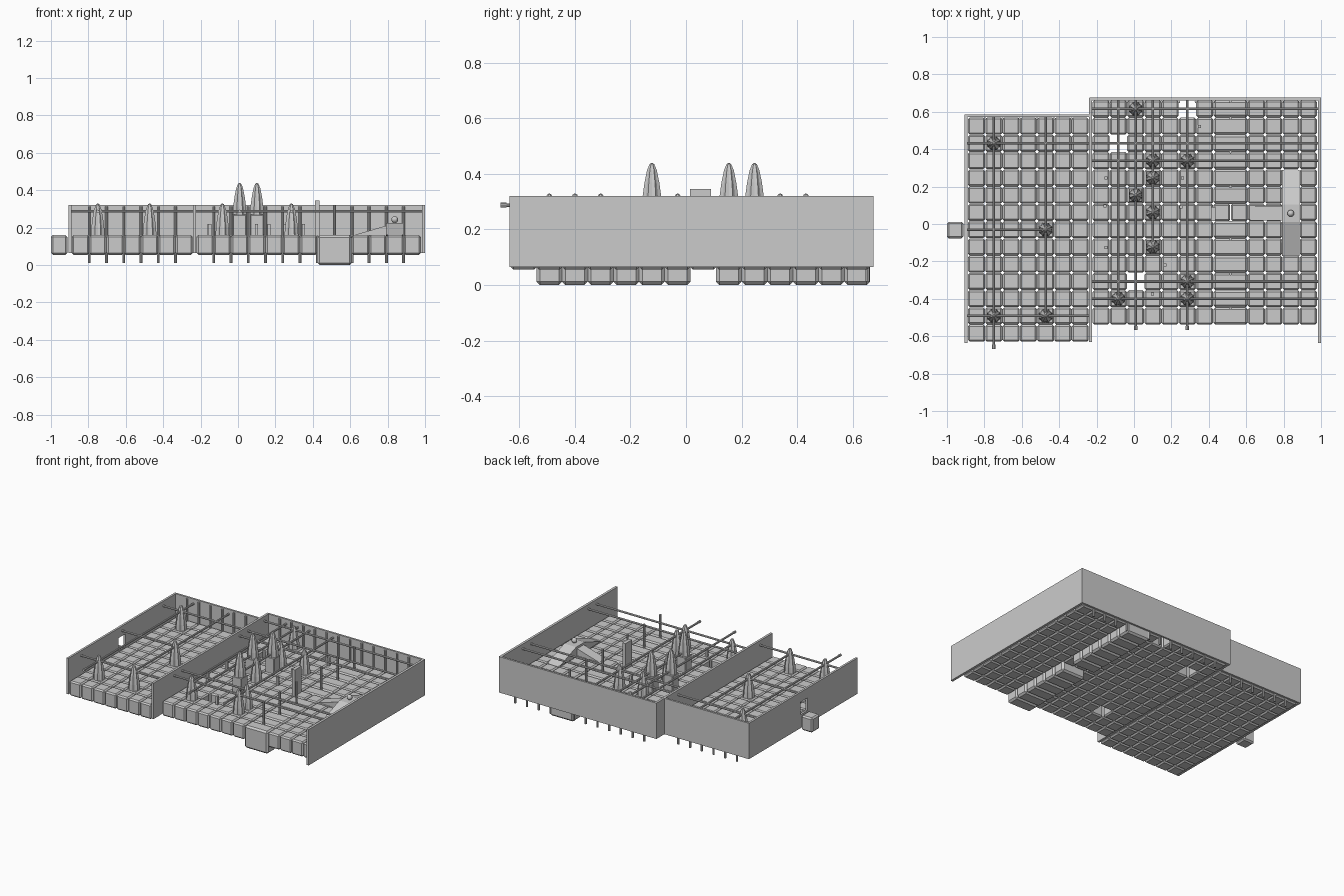
import bpy, bmesh, math
from mathutils import Matrix, Vector

if "Cube" in bpy.data.objects:
    bpy.data.objects.remove(bpy.data.objects["Cube"])

P = 0.0923                      # tile pitch
LX, LY = -0.888, -0.63          # corner of left room
RX, RY = -0.222, -0.538         # corner of right room


def finish(bm, name, bevel=0):
    bmesh.ops.recalc_face_normals(bm, faces=bm.faces)
    me = bpy.data.meshes.new(name)
    bm.to_mesh(me)
    bm.free()
    ob = bpy.data.objects.new(name, me)
    bpy.context.collection.objects.link(ob)
    if bevel:
        m = ob.modifiers.new("edge", 'BEVEL')
        m.width = bevel
        m.segments = 1
    return ob


def box(bm, x0, x1, y0, y1, z0, z1):
    m = Matrix.Translation(((x0 + x1) / 2, (y0 + y1) / 2, (z0 + z1) / 2)) @ Matrix.Diagonal((x1 - x0, y1 - y0, z1 - z0, 1))
    bmesh.ops.create_cube(bm, size=1, matrix=m)


def rod(bm, a, b, r, seg=8):
    a, b = Vector(a), Vector(b)
    d = b - a
    m = Matrix.Translation((a + b) / 2) @ d.to_track_quat('Z', 'Y').to_matrix().to_4x4()
    bmesh.ops.create_cone(bm, cap_ends=True, segments=seg, radius1=r, radius2=r, depth=d.length, matrix=m)


def left(c, r):
    return LX + (c + .5) * P, LY + (r + .5) * P


def right(c, r):
    return RX + (c + .5) * P, RY + (r + .5) * P


# floor tiles, with three open pits
def floor(name, fn, cols, rows, skip):
    bm = bmesh.new()
    h = P / 2 - 0.0008
    for c in range(cols):
        for r in range(rows):
            if not skip(c, r):
                x, y = fn(c, r)
                box(bm, x - h, x + h, y - h, y + h, 0.055, 0.16)
    return finish(bm, name, 0.009)


pits = {(1, 10), (5, 12), (2, 2)}
floor("left_floor", left, 7, 13, lambda c, r: False)
floor("right_floor", right, 13, 13, lambda c, r: (c, r) in pits or c in (7, 8))

# deep wide path with a gap in the middle
bm = bmesh.new()
for r in range(13):
    if r != 6:
        x, y = right(7, r)
        box(bm, x - P / 2, x + 1.5 * P, y - P / 2, y + P / 2, 0, 0.16)
finish(bm, "path_blocks", 0.012)
bm = bmesh.new()
x, y = right(7, 6)
box(bm, x - P / 2, x + P / 2 - .002, y - P / 2, y + P / 2, 0.055, 0.16)
box(bm, x + P / 2 + .002, x + 1.5 * P, y - P / 2, y + P / 2, 0.055, 0.16)
finish(bm, "path_bridge", 0.009)

# walls
bm = bmesh.new()
box(bm, 0.983, 1.0, -0.635, 0.675, 0.065, 0.32)
box(bm, -0.237, 1.0, 0.661, 0.675, 0.065, 0.32)
finish(bm, "right_room_walls")
bm = bmesh.new()
box(bm, -0.24, -0.224, -0.63, 0.675, 0.065, 0.32)
finish(bm, "dividing_wall")
bm = bmesh.new()
box(bm, -0.905, -0.23, 0.571, 0.585, 0.065, 0.32)
# left wall around a doorway
for y0, y1, z0, z1 in ((-0.635, -0.07, .065, .32), (0.005, .585, .065, .32),
                       (-.07, .005, .065, .16), (-.07, .005, .25, .32)):
    box(bm, -0.905, -0.89, y0, y1, z0, z1)
finish(bm, "left_room_walls")

# doorstep outside
bm = bmesh.new()
box(bm, -1.0, -0.912, -0.077, 0.012, 0.055, 0.16)
finish(bm, "doorstep", 0.01)

# wall pins along the back
bm = bmesh.new()
for c in range(1, 7):
    rod(bm, (LX + c * P, 0.563, 0.012), (LX + c * P, 0.563, 0.312), 0.0075)
for c in range(1, 13):
    rod(bm, (RX + c * P, 0.653, 0.012), (RX + c * P, 0.653, 0.312), 0.0075)
finish(bm, "wall_pins")

# path posts
bm = bmesh.new()
for y in (-.45, -.267, -.08, .2, .385, .567):
    rod(bm, (0.516, y, 0.15), (0.516, y, 0.32), 0.008)
finish(bm, "path_posts")

# overhead rails
bm = bmesh.new()
Z = 0.287
for c, y0, y1 in ((1, -.645, .575), (4, -.5, .575)):
    x = left(c, 0)[0]
    rod(bm, (x, y0, Z), (x, y1, Z), 0.007)
for r, x1 in ((1, -.235), (6, -.46), (11, -.235)):
    y = left(0, r)[1]
    rod(bm, (-.89, y, Z), (x1, y, Z), 0.007)
for c, y0, y1 in ((1, -.4, .66), (2, -.545, .66), (3, -.13, .66), (5, -.545, .66)):
    x = right(c, 0)[0]
    rod(bm, (x, y0, Z), (x, y1, Z), 0.007)
for r, x1 in ((1, .985), (2, .985), (9, .985), (10, .985), (12, .985)):
    y = right(0, r)[1]
    rod(bm, (-.225, y, Z), (x1, y, Z), 0.007)
finish(bm, "rails")
# rail end knobs
bm = bmesh.new()
for x, y in ((left(1, 0)[0], -.645), (right(2, 0)[0], -.545), (right(5, 0)[0], -.545)):
    rod(bm, (x, y, Z), (x, y - .022, Z), 0.009)
finish(bm, "rail_knobs")


# ridged spikes
def spike(bm, x, y, z):
    prof = [(.040, 0), (.037, .045), (.029, .10), (.019, .145), (.009, .167)]
    n = 16
    rings = []
    for r, h in prof:
        rings.append([bm.verts.new((x + r * (1 if i % 2 else .84) * math.cos(2 * math.pi * i / n),
                                    y + r * (1 if i % 2 else .84) * math.sin(2 * math.pi * i / n), z + h)) for i in range(n)])
    for a, b in zip(rings, rings[1:]):
        for i in range(n):
            j = (i + 1) % n
            bm.faces.new((a[i], a[j], b[j], b[i]))
    tip = bm.verts.new((x, y, z + .172))
    for i in range(n):
        bm.faces.new((rings[-1][i], rings[-1][(i + 1) % n], tip))
    bm.faces.new(rings[0][::-1])


bm = bmesh.new()
for c, r in ((1, 1), (4, 1), (4, 6), (1, 11)):
    spike(bm, *left(c, r), .158)
for c, r in ((1, 1), (5, 1), (5, 2), (5, 9), (3, 9), (3, 6), (2, 12)):
    spike(bm, *right(c, r), .158 if r != 12 else .145)
tall = ((3, 4), (2, 7), (3, 8))
for c, r in tall:
    spike(bm, *right(c, r), .268)
finish(bm, "spikes")

# pedestals under the raised spikes
bm = bmesh.new()
for c, r in tall:
    x, y = right(c, r)
    box(bm, x - .036, x + .036, y - .036, y + .036, .155, .27)
finish(bm, "spike_pedestals", .004)

# small pegs on the floor
bm = bmesh.new()
for x, y in ((-.15, .245), (-.15, -.125), (.26, .245), (.25, .09), (.35, .52), (.165, -.22), (.1, -.375), (-.155, .095)):
    box(bm, x - .008, x + .008, y - .008, y + .008, .155, .22)
finish(bm, "floor_pegs")

# upright slab at the path crossing
bm = bmesh.new()
box(bm, .413, .437, .015, .09, .155, .345)
finish(bm, "gate_slab")

# raised stand with three ramps and an orb
bm = bmesh.new()
box(bm, .79, .885, .01, .105, .155, .225)
finish(bm, "stand")
bm = bmesh.new()


def ramp(bm, low0, low1, hi0, hi1, top):
    v = [bm.verts.new(p) for p in (low0 + (.16,), low1 + (.16,), hi1 + (.155,), hi0 + (.155,), hi0 + (top,), hi1 + (top,))]
    for f in ((0, 1, 2, 3), (0, 4, 5, 1), (3, 2, 5, 4), (0, 3, 4), (1, 5, 2)):
        bm.faces.new([v[i] for i in f])


ramp(bm, (.62, .02), (.62, .095), (.79, .02), (.79, .095), .21)
ramp(bm, (.79, -.17), (.885, -.17), (.79, .01), (.885, .01), .225)
ramp(bm, (.79, .29), (.885, .29), (.79, .105), (.885, .105), .225)
finish(bm, "stand_ramps")
bm = bmesh.new()
bmesh.ops.create_uvsphere(bm, u_segments=16, v_segments=10, radius=.018, matrix=Matrix.Translation((.838, .057, .243)))
finish(bm, "orb")
